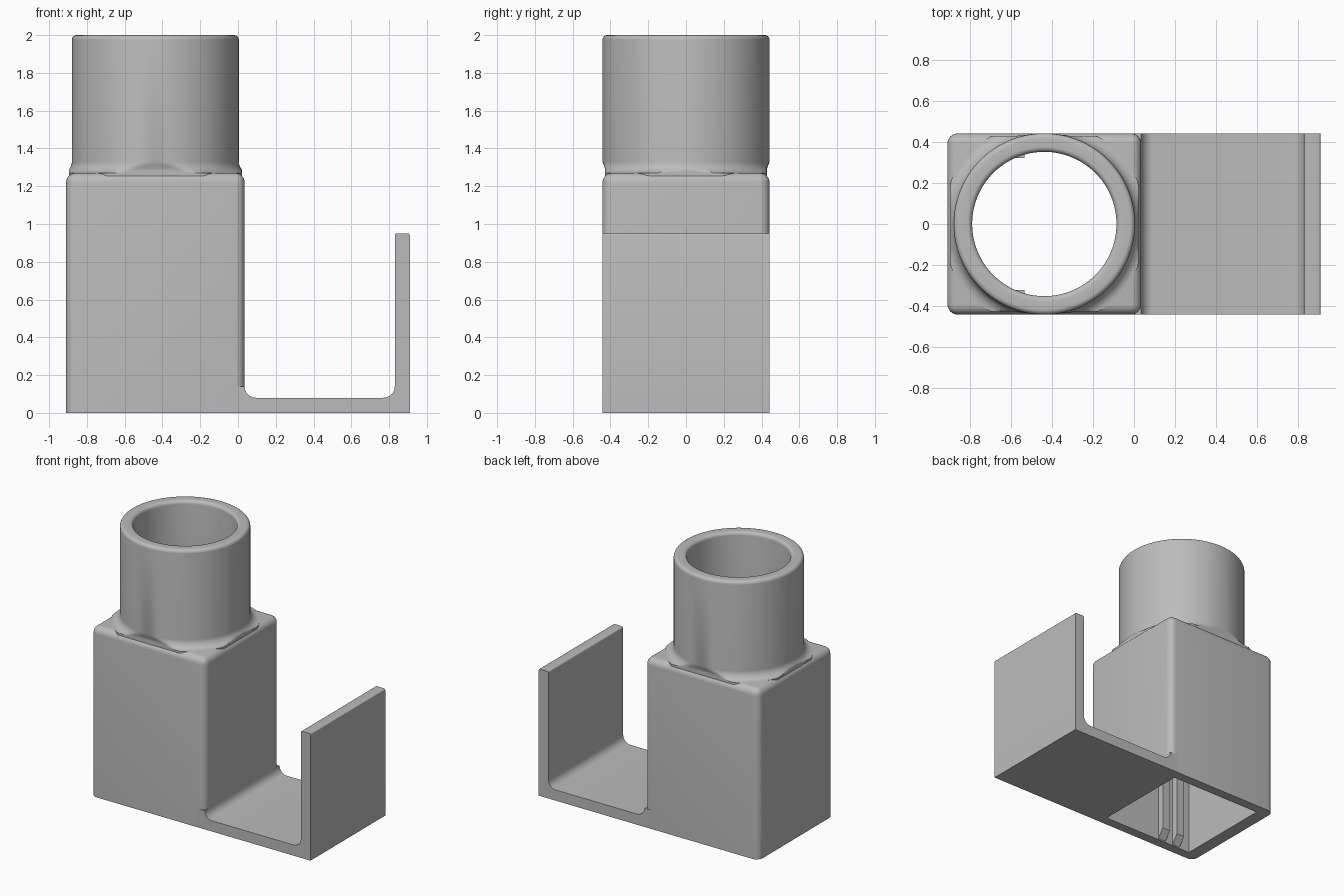
import bpy, bmesh
from math import sin, cos, pi, radians

old = bpy.data.objects.get("Cube")
if old:
    bpy.data.objects.remove(old, do_unlink=True)

grey = bpy.data.materials.new("plain grey")
grey.use_nodes = True
COLOUR = (0.5, 0.5, 0.5, 1)
grey.diffuse_color = COLOUR
grey.node_tree.nodes["Principled BSDF"].inputs["Base Color"].default_value = COLOUR

X0, X1, HALF, TOP = -0.91, 0.035, 0.442, 1.27   # housing extents
CX = (X0 + X1) / 2                              # tube axis
R, BORE = 0.442, 0.352


def add(name, bm, smooth=True):
    bmesh.ops.recalc_face_normals(bm, faces=bm.faces)
    me = bpy.data.meshes.new(name)
    bm.to_mesh(me)
    bm.free()
    me.materials.append(grey)
    ob = bpy.data.objects.new(name, me)
    bpy.context.collection.objects.link(ob)
    if smooth:
        bpy.ops.object.select_all(action='DESELECT')
        ob.select_set(True)
        bpy.context.view_layer.objects.active = ob
        bpy.ops.object.shade_smooth_by_angle(angle=radians(35))
    return ob


def box(x0, x1, y0, y1, z0, z1):
    bm = bmesh.new()
    bmesh.ops.create_cube(bm, size=1)
    for v in bm.verts:
        v.co = (x1 if v.co.x > 0 else x0, y1 if v.co.y > 0 else y0, z1 if v.co.z > 0 else z0)
    return bm


def arc(cx, cz, r, a0, a1, n=6):
    return [(cx + r * cos(radians(a0 + (a1 - a0) * i / n)),
             cz + r * sin(radians(a0 + (a1 - a0) * i / n))) for i in range(n + 1)]


def extrude_y(points, y0, y1):
    bm = bmesh.new()
    face = bm.faces.new([bm.verts.new((x, y0, z)) for x, z in points])
    out = bmesh.ops.extrude_face_region(bm, geom=[face])
    bmesh.ops.translate(bm, vec=(0, y1 - y0, 0),
                        verts=[g for g in out["geom"] if isinstance(g, bmesh.types.BMVert)])
    return bm


# Housing: rounded box, sharp around the open bottom
bm = box(X0, X1, -HALF, HALF, 0, TOP)
edges = [e for e in bm.edges if any(v.co.z > 0.5 for v in e.verts)]
bmesh.ops.bevel(bm, geom=edges, offset=0.05, segments=6, profile=0.5, affect='EDGES')
housing = add("housing", bm, smooth=False)

# Cutters for the cavity and the hole into the tube
cavity = add("cavity_cutter", box(-0.815, -0.06, -0.37, 0.37, -0.1, 1.19), smooth=False)
bm = bmesh.new()
bmesh.ops.create_cone(bm, cap_ends=True, segments=96, radius1=0.365, radius2=0.365, depth=0.4)
bmesh.ops.translate(bm, verts=bm.verts, vec=(CX, 0, 1.25))
hole = add("hole_cutter", bm, smooth=False)
for cutter in (cavity, hole):
    cutter.hide_render = True
    cutter.hide_set(True)
    mod = housing.modifiers.new(cutter.name, 'BOOLEAN')
    mod.operation, mod.solver, mod.object = 'DIFFERENCE', 'EXACT', cutter
bpy.context.view_layer.update()
evaluated = housing.evaluated_get(bpy.context.evaluated_depsgraph_get())
bm = bmesh.new()
bm.from_mesh(bpy.data.meshes.new_from_object(evaluated))
for ob in (housing, cavity, hole):
    bpy.data.objects.remove(ob, do_unlink=True)
add("housing", bm)

# Tube: turned ring with rounded rim and a flared foot trimmed to the housing
e = 0.025
profile = [(BORE, 1.19), (BORE, 2 - e)]
profile += arc(BORE + e, 2 - e, e, 180, 90)[1:]
profile += arc(R - e, 2 - e, e, 90, 0)
profile += arc(R + 0.06, TOP + 0.06, 0.06, 180, 270, 8)
profile += [(R + 0.06, 1.225), (R - 0.02, 1.19)]
bm = bmesh.new()
SEG = 128
rings = []
for i in range(SEG):
    a = 2 * pi * i / SEG
    ring = []
    for r, z in profile:
        x, y = r * cos(a), r * sin(a)
        if z < TOP + 0.055:
            t = min(1, (TOP + 0.06 - z) / 0.04)
            lim_y = R - 0.014 * t
            lim_x = X1 - CX - 0.014
            x, y = max(-lim_x, min(lim_x, x)), max(-lim_y, min(lim_y, y))
        ring.append(bm.verts.new((CX + x, y, z)))
    rings.append(ring)
n = len(profile)
for i in range(SEG):
    a, b = rings[i], rings[(i + 1) % SEG]
    for j in range(n):
        k = (j + 1) % n
        bm.faces.new((a[j], b[j], b[k], a[k]))
add("tube", bm)

# Hook: floor plate and upright with filleted inner corners
T, F = 0.08, 0.06
hook = [(-0.03, 0), (0.91, 0)]
hook += arc(0.9, 0.94, 0.01, 0, 90, 3) + arc(0.84, 0.94, 0.01, 90, 180, 3)
hook += arc(0.83 - F, T + F, F, 0, -90)
hook += arc(X1 + F, T + F, F, 270, 180)
hook += [(-0.03, T + F)]
add("hook", extrude_y(hook, -HALF, HALF))

# Guide ribs inside the cavity, chamfered at the mouth
for side, word in ((-1, "front"), (1, "back")):
    for i, x in enumerate((-0.6, -0.73)):
        bm = bmesh.new()
        outline = [(0.38, 0.01), (0.37, 0.01), (0.322, 0.075), (0.322, 1.2), (0.38, 1.2)]
        face = bm.faces.new([bm.verts.new((x, side * y, z)) for y, z in outline])
        out = bmesh.ops.extrude_face_region(bm, geom=[face])
        bmesh.ops.translate(bm, vec=(0.065, 0, 0),
                            verts=[g for g in out["geom"] if isinstance(g, bmesh.types.BMVert)])
        add(f"{word}_rib_{i + 1}", bm, smooth=False)
